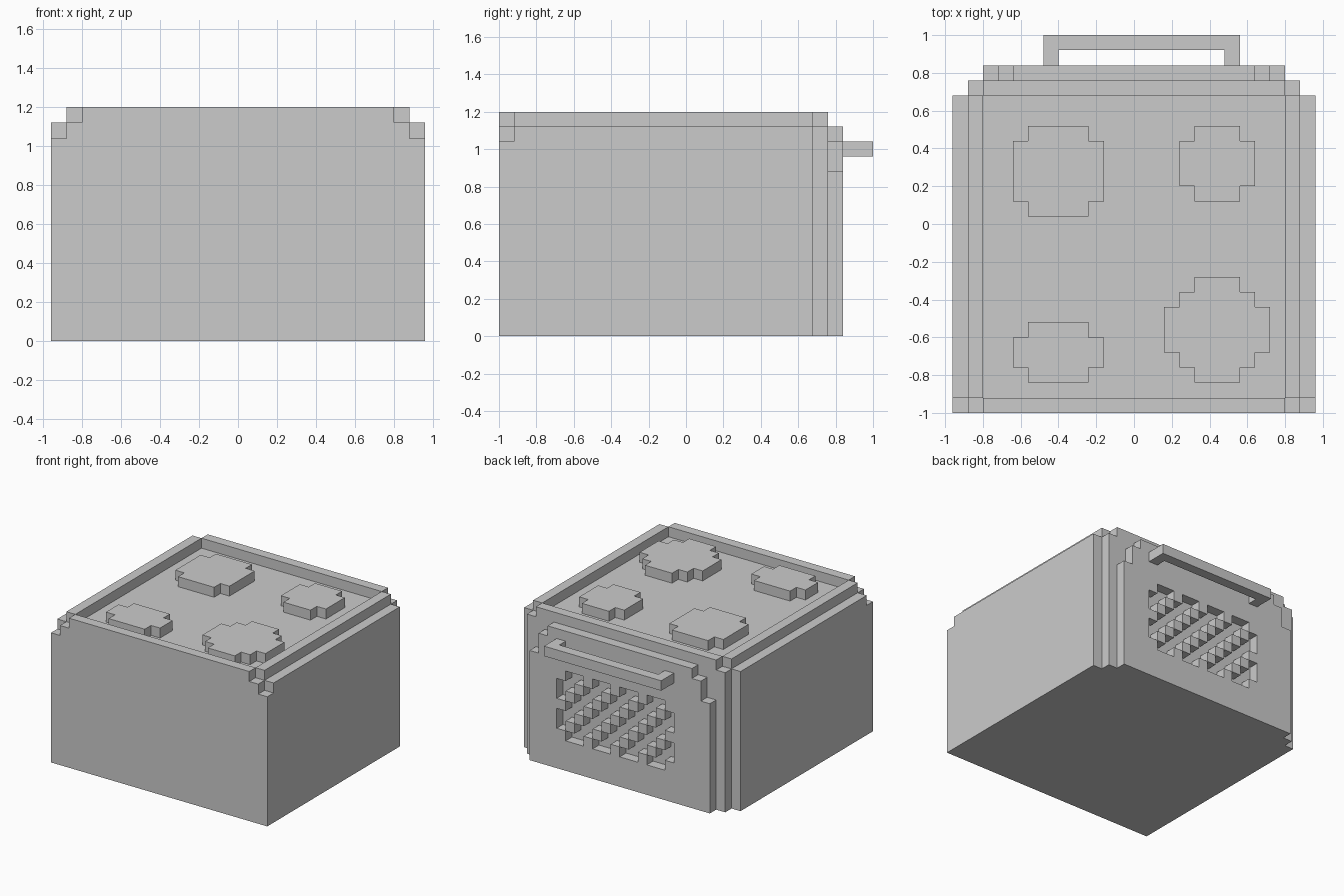
import bpy
import bmesh
from mathutils import Vector

if "Cube" in bpy.data.objects:
    bpy.data.objects.remove(bpy.data.objects["Cube"])

U = 0.08  # block size of the stepped design


def prism(name, loops, lo, hi, axis='Z'):
    """Extrude closed outlines (the first outer, others holes) along Z or Y."""
    bm = bmesh.new()
    edges = []
    for loop in loops:
        if axis == 'Z':
            vs = [bm.verts.new((a, b, lo)) for a, b in loop]
        else:
            vs = [bm.verts.new((a, lo, b)) for a, b in loop]
        edges += [bm.edges.new((v, vs[i - 1])) for i, v in enumerate(vs)]
    bmesh.ops.triangle_fill(bm, edges=edges, use_beauty=True)
    ext = bmesh.ops.extrude_face_region(bm, geom=bm.faces[:], use_keep_orig=True)
    move = Vector((0, 0, hi - lo)) if axis == 'Z' else Vector((0, hi - lo, 0))
    bmesh.ops.translate(bm, vec=move,
                        verts=[g for g in ext['geom'] if isinstance(g, bmesh.types.BMVert)])
    bmesh.ops.recalc_face_normals(bm, faces=bm.faces[:])
    return finish(name, bm)


def finish(name, bm):
    mesh = bpy.data.meshes.new(name)
    bm.to_mesh(mesh)
    bm.free()
    obj = bpy.data.objects.new(name, mesh)
    bpy.context.collection.objects.link(obj)
    return obj


def rect(x0, x1, y0, y1):
    return [(x0, y0), (x1, y0), (x1, y1), (x0, y1)]


def mirror_x(right):
    """Close an outline from its right half, listed bottom to top."""
    return right + [(-x, y) for x, y in reversed(right)]


def stepped_disc(cx, cy, quarter):
    """Stepped round outline from one quadrant, listed right to top."""
    half = quarter + [(-x, y) for x, y in reversed(quarter)]
    full = half + [(-x, -y) for x, y in half]
    return [(cx + x, cy + y) for x, y in full]


# Body: lower block and upper slab with notched front corners
back = [(0.96, 0.68), (0.88, 0.68), (0.88, 0.76)]
prism("body", [mirror_x([(0.96, -1.0)] + back)], 0, 1.04)
prism("cooktop", [mirror_x([(0.88, -1.0), (0.88, -0.92), (0.96, -0.92)] + back)], 1.04, 1.12)

# Raised rim around the cooktop
prism("rim_front", [rect(-0.8, 0.8, -1.0, -0.92)], 1.12, 1.2)
prism("rim_back", [rect(-0.8, 0.8, 0.68, 0.76)], 1.12, 1.2)
for side, s in (("right", 1), ("left", -1)):
    prism("rim_" + side, [rect(s * 0.8, s * 0.88, -0.92, 0.68)], 1.12, 1.2)

# Burners
burners = {
    "burner_back_left": (-0.40, 0.28, [(0.24, 0.16), (0.16, 0.16), (0.16, 0.24)]),
    "burner_back_right": (0.44, 0.32, [(0.20, 0.12), (0.12, 0.12), (0.12, 0.20)]),
    "burner_front_left": (-0.40, -0.68, [(0.24, 0.08), (0.16, 0.08), (0.16, 0.16)]),
    "burner_front_right": (0.44, -0.56, [(0.28, 0.12), (0.20, 0.12), (0.20, 0.20),
                                         (0.12, 0.20), (0.12, 0.28)]),
}
for name, (cx, cy, quarter) in burners.items():
    prism(name, [stepped_disc(cx, cy, quarter)], 1.12, 1.2)

# Oven door with stepped top corners and a window opening
door = mirror_x([(0.8, 0), (0.8, 0.88), (0.72, 0.88), (0.72, 1.04), (0.64, 1.04), (0.64, 1.12)])
prism("oven_door", [door, rect(-0.48, 0.56, 0.24, 0.80)], 0.76, 0.84, 'Y')

# Window lattice: diagonal rows of blocks inside the opening
bm = bmesh.new()
for i in range(13):
    for j in range(7):
        if (i + j) % 3 == 0:
            cube = bmesh.ops.create_cube(bm, size=U)
            bmesh.ops.translate(bm, verts=cube['verts'],
                                vec=(0.52 - U * i, 0.80, 0.76 - U * j))
finish("window_lattice", bm)

# Door handle
prism("door_handle", [[(-0.48, 0.84), (-0.40, 0.84), (-0.40, 0.92), (0.48, 0.92),
                       (0.48, 0.84), (0.56, 0.84), (0.56, 1.0), (-0.48, 1.0)]], 0.96, 1.04)
